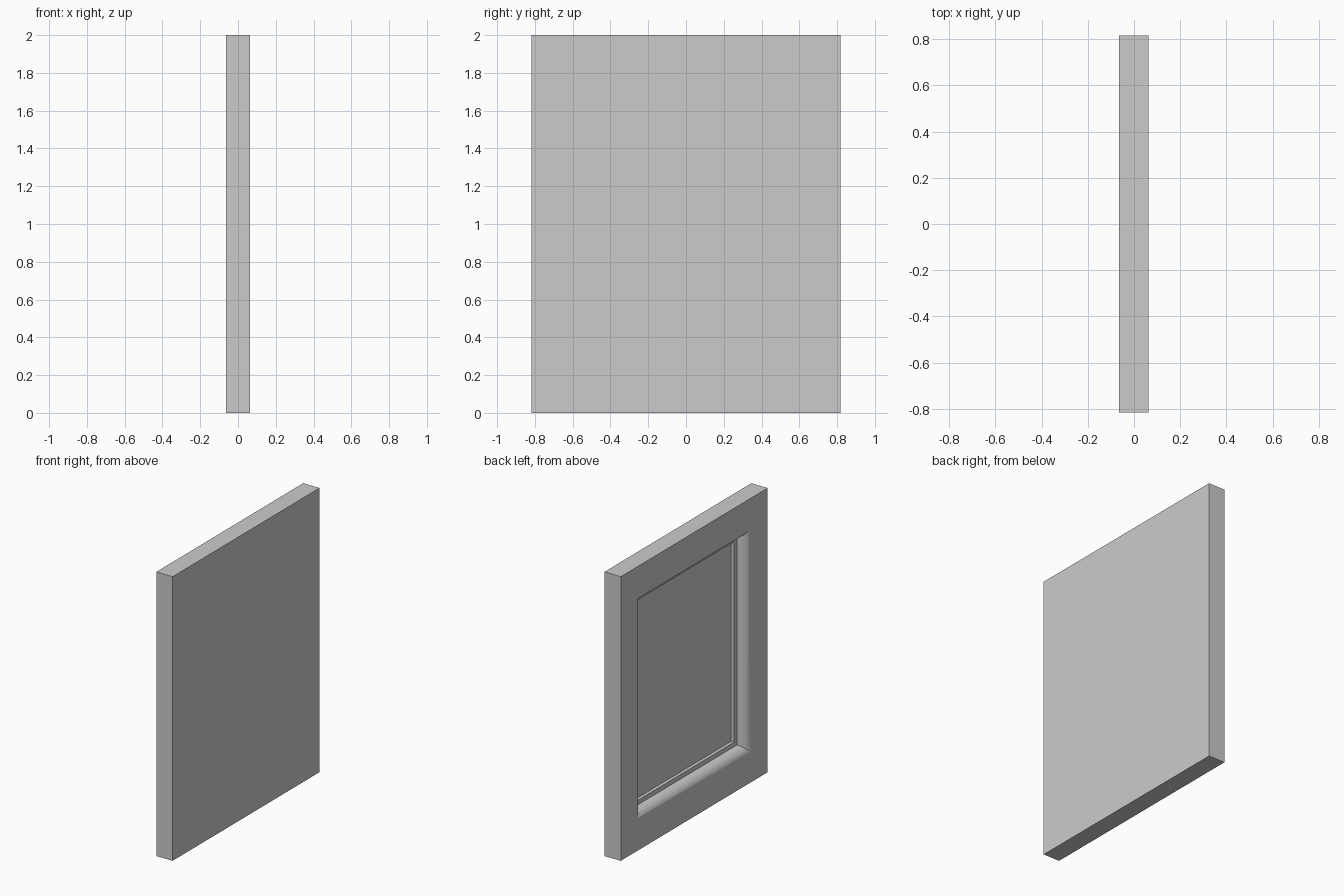
import bpy, bmesh, math

if "Cube" in bpy.data.objects:
    bpy.data.objects.remove(bpy.data.objects["Cube"])

X_FRONT, X_BACK = -0.064, 0.063      # moulded face looks toward -x
HALF_W, HEIGHT = 0.817, 2.0
OPEN_Y, OPEN_Z = 0.17, 0.195         # border widths at start of the moulding
R, SEG = 0.07, 10                    # rounded moulding

bm = bmesh.new()


def ring(my, mz, x):
    """Rectangle of vertices with margins my / mz from the panel edge."""
    y, z0, z1 = HALF_W - my, mz, HEIGHT - mz
    return [bm.verts.new((x, a, b)) for a, b in ((-y, z0), (y, z0), (y, z1), (-y, z1))]


# Moulding profile: (inset, depth) quarter round, ledge, small wall
angles = [math.pi / 2 * i / SEG for i in range(SEG + 1)]
profile = [(R * math.sin(t), R * (1 - math.cos(t))) for t in angles]
profile += [(0.10, 0.072), (0.10, 0.095)]

# Slab back, slab front edge, then the moulding stepping inwards
rings = [ring(0, 0, X_BACK), ring(0, 0, X_FRONT)]
rings += [ring(OPEN_Y + i, OPEN_Z + i, X_FRONT + d) for i, d in profile]

for a, b in zip(rings, rings[1:]):
    for k in range(4):
        n = (k + 1) % 4
        bm.faces.new((a[k], a[n], b[n], b[k]))
bm.faces.new(rings[0])               # flat back
bm.faces.new(rings[-1])              # recessed panel
bmesh.ops.recalc_face_normals(bm, faces=bm.faces[:])

mesh = bpy.data.meshes.new("moulded_panel")
bm.to_mesh(mesh)
bm.free()
panel = bpy.data.objects.new("moulded_panel", mesh)
bpy.context.collection.objects.link(panel)

# Smooth the moulding, keep corners crisp
bpy.context.view_layer.objects.active = panel
panel.select_set(True)
bpy.ops.object.shade_smooth_by_angle(angle=math.radians(30))
